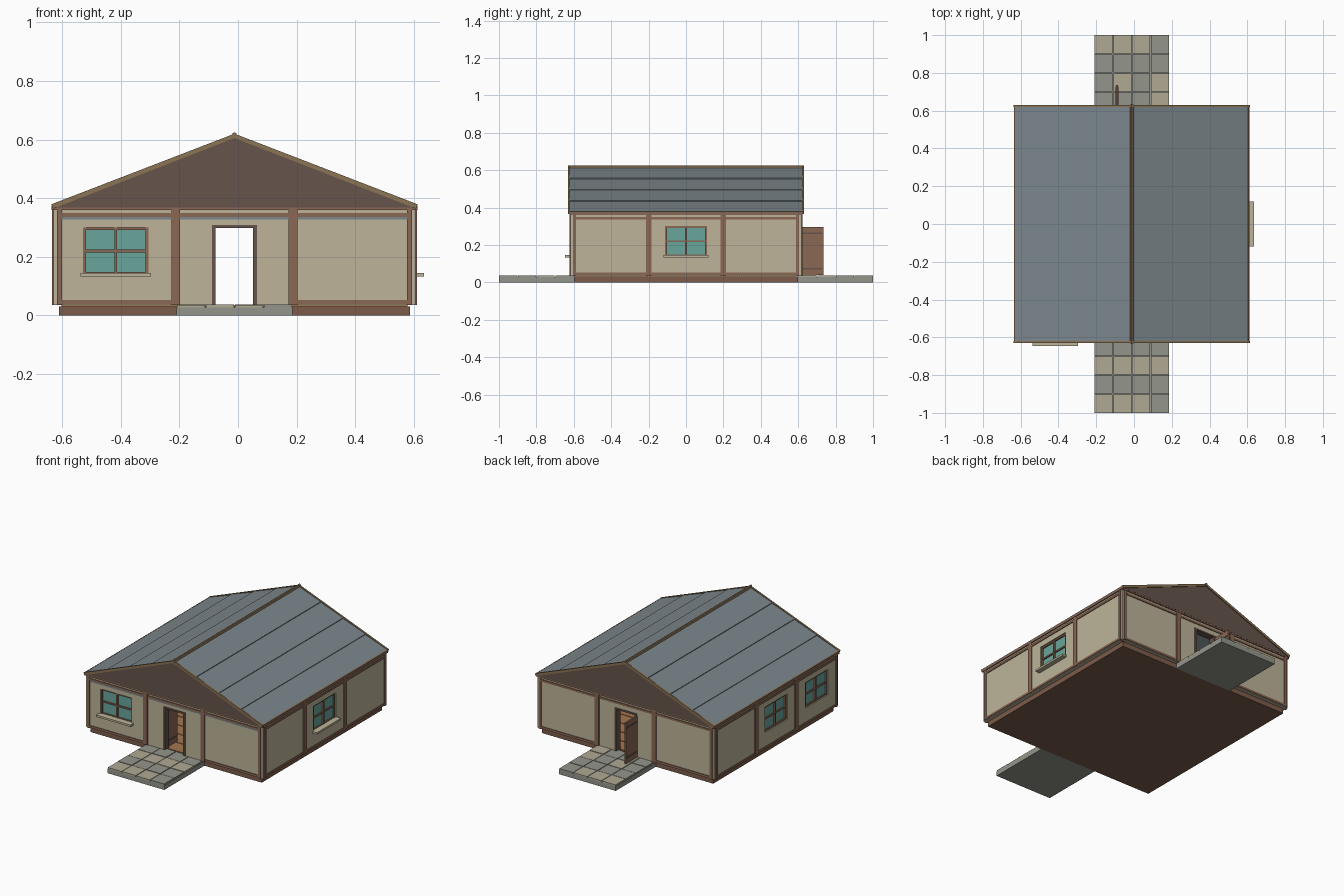
import bpy, bmesh, random
from math import hypot

if "Cube" in bpy.data.objects:
    bpy.data.objects.remove(bpy.data.objects["Cube"])

random.seed(4)
CX = -0.012          # house centre in x
W = 0.617            # half width of the wall square


def mat(name, hexcol):
    m = bpy.data.materials.new(name)
    rgb = [int(hexcol[i:i + 2], 16) / 255 for i in (0, 2, 4)]
    m.diffuse_color = [((c + 0.055) / 1.055) ** 2.4 for c in rgb] + [1]
    m.use_nodes = True
    m.node_tree.nodes["Principled BSDF"].inputs["Base Color"].default_value = m.diffuse_color
    return m


PLASTER = mat("plaster", "BDB499")
TIMBER = mat("timber", "8A6754")
DARK = mat("dark_timber", "66544B")
BASE = mat("base_timber", "7C5C4A")
SLATE = mat("slate", "7B868B")
TRIM = mat("trim", "8A7355")
GLASS = mat("glass", "68A69C")
TAN = mat("tan_stone", "B0A994")
GREY = mat("grey_stone", "94958B")
PLANK = mat("plank", "A5764F")


def mesh_object(name, bm, m):
    bmesh.ops.recalc_face_normals(bm, faces=bm.faces)
    me = bpy.data.meshes.new(name)
    bm.to_mesh(me)
    bm.free()
    me.materials.append(m)
    ob = bpy.data.objects.new(name, me)
    bpy.context.collection.objects.link(ob)
    return ob


def prism(name, pts, y0, y1, m):
    """Extrude an x-z profile (x relative to the house centre) along y."""
    bm = bmesh.new()
    f = bm.faces.new([bm.verts.new((CX + x, y0, z)) for x, z in pts])
    ext = bmesh.ops.extrude_face_region(bm, geom=[f])
    vs = [v for v in ext["geom"] if isinstance(v, bmesh.types.BMVert)]
    bmesh.ops.translate(bm, vec=(0, y1 - y0, 0), verts=vs)
    return mesh_object(name, bm, m)


def box(name, x0, x1, y0, y1, z0, z1, m):
    return prism(name, [(x0, z0), (x1, z0), (x1, z1), (x0, z1)], y0, y1, m)


def wbox(name, side, u0, u1, v0, v1, z0, z1, m):
    """Box in wall space: u along the wall, v outward."""
    turn = {"front": lambda u, v: (u, -v), "right": lambda u, v: (v, u),
            "back": lambda u, v: (-u, v), "left": lambda u, v: (-v, -u)}[side]
    (xa, ya), (xb, yb) = turn(u0, v0), turn(u1, v1)
    return box(f"{side}_{name}", min(xa, xb), max(xa, xb), min(ya, yb), max(ya, yb), z0, z1, m)


Z0, Z1 = 0.035, 0.362
IN = 0.583           # inner wall face


def panel(side, u0, u1, hole=None):
    """Wall panel, with blocks around an opening (ua, ub, za, zb)."""
    if not hole:
        wbox("wall", side, u0, u1, IN, W, Z0, Z1, PLASTER)
        return
    ua, ub, za, zb = hole
    wbox("wall_left", side, u0, ua, IN, W, Z0, Z1, PLASTER)
    wbox("wall_right", side, ub, u1, IN, W, Z0, Z1, PLASTER)
    wbox("wall_top", side, ua, ub, IN, W, zb, Z1, PLASTER)
    if za > Z0:
        wbox("wall_below", side, ua, ub, IN, W, Z0, za, PLASTER)


def window(side, u, outside):
    a, b, za, zb, t = u - 0.111, u + 0.111, 0.14, 0.30, 0.009
    wbox("window_glass", side, a, b, 0.598, 0.602, za, zb, GLASS)
    for uu in (a, u - t / 2, b - t):
        wbox("window_stile", side, uu, uu + t, 0.590, 0.612, za, zb, TIMBER)
    for zz in (za, 0.22 - t / 2, zb - t):
        wbox("window_rail", side, a + t, b - t, 0.592, 0.610, zz, zz + t, TIMBER)
    v = (0.600, 0.647) if outside else (0.553, 0.600)
    wbox("window_sill", side, u - 0.12, u + 0.12, *v, 0.133, 0.145, PLASTER)


def door(side):
    for s in (-1, 1):
        a, b = sorted((s * 0.064, s * 0.077))
        wbox("door_jamb", side, a, b, IN - 0.004, W + 0.004, Z0, 0.308, DARK)
    wbox("door_lintel", side, -0.064, 0.064, IN - 0.004, W + 0.004, 0.298, 0.308, DARK)
    # open leaf: both leaves hang on the same x side and swing toward +y
    y0 = 0.617 if side == "back" else -0.60
    box(side + "_door_leaf", -0.083, -0.073, y0, y0 + 0.118, 0.038, 0.296, TIMBER)
    for z in (0.07, 0.258):
        box(side + "_door_band", -0.086, -0.070, y0 + 0.004, y0 + 0.112, z, z + 0.008, DARK)


# base and plank floor
box("foundation", -0.598, 0.598, -0.6, 0.6, 0, 0.031, BASE)
for i in range(12):
    y = -0.59 + i * 1.18 / 12
    box("floor_plank", -0.59, 0.59, y, y + 0.093, 0.031, 0.036, PLANK)

# four walls, three bays each
windows = {("front", -1): True, ("right", 0): True, ("left", 0): False, ("left", 1): False}
for side in ("front", "right", "back", "left"):
    reach = W if side in ("front", "back") else IN
    for bay, (u0, u1) in zip((-1, 0, 1), ((-reach, -0.2), (-0.2, 0.2), (0.2, reach))):
        if bay == 0 and side in ("front", "back"):
            panel(side, u0, u1, (-0.077, 0.077, Z0, 0.308))
            door(side)
        elif (side, bay) in windows:
            u = bay * 0.405
            panel(side, u0, u1, (u - 0.111, u + 0.111, 0.14, 0.30))
            window(side, u, windows[(side, bay)])
        else:
            panel(side, u0, u1)
        # rails inside each bay
        a, b = (-0.185, 0.185) if bay == 0 else sorted((bay * 0.215, bay * 0.588))
        wbox("top_rail", side, a, b, 0.60, 0.622, 0.336, 0.349, TIMBER)
        if not (bay == 0 and side in ("front", "back")):
            wbox("bottom_rail", side, a, b, 0.60, 0.621, 0.039, 0.052, TIMBER)
        if side == "front":
            wbox("slate_strip", side, a, b, 0.60, 0.620, 0.327, 0.336, SLATE)
    # posts and eave beam
    for u, h in ((-0.597, 0.008), (-0.2, 0.015), (0.2, 0.015), (0.597, 0.008)):
        wbox("post", side, u - h, u + h, 0.585, 0.623, Z0, Z1, TIMBER)
    wbox("eave_beam", side, -0.622, 0.622, 0.585, 0.624, 0.36, 0.374, TIMBER)

# roof: lapped slabs on each slope
EX, EZ, RZ = 0.620, 0.366, 0.607
L = hypot(EX, RZ - EZ)
nx, nz = (RZ - EZ) / L, EX / L


def slope(t, off):
    return EX * (1 - t) + nx * off * (1 - t), EZ + (RZ - EZ) * t + nz * off


for s in (-1, 1):
    for i in range(4):
        t0, t1 = i / 4, (i + 1) / 4
        pts = [slope(t0, 0), slope(t1, 0), slope(t1, 0.007), slope(t0, 0.012)]
        prism("roof_slab", [(s * x, z) for x, z in pts], -0.622, 0.622, SLATE)
    eave = [slope(0, -0.002), slope(0.012, -0.002), slope(0.012, 0.0125), slope(0, 0.0125)]
    prism("eave_trim", [(s * x, z) for x, z in eave], -0.626, 0.626, TRIM)
    for e in (-1, 1):
        y0, y1 = sorted((e * 0.619, e * 0.630))
        barge = [slope(0, -0.002), slope(1, -0.002), slope(1, 0.014), slope(0, 0.014)]
        prism("barge_board", [(s * x, z) for x, z in barge], y0, y1, TRIM)
prism("ridge_cap", [(-0.009, 0.611), (0.009, 0.611), (0.006, 0.622), (0, 0.625), (-0.006, 0.622)],
      -0.632, 0.632, TRIM)
for e in (-1, 1):
    y0, y1 = sorted((e * 0.59, e * 0.625))
    prism("gable", [(-0.615, 0.368), (0.615, 0.368), (0, 0.606)], y0, y1, DARK)

# tiled porches, 4 x 4 stones on a slab
for s in (-1, 1):
    y0, y1 = sorted((s * 0.6, s * 1.0))
    box("porch_slab", -0.198, 0.198, y0, y1, 0, 0.028, GREY)
    for i in range(4):
        for j in range(4):
            x, y = -0.198 + i * 0.099, y0 + j * 0.1
            top = 0.036 + random.uniform(0, 0.002)
            box("porch_stone", x + 0.002, x + 0.097, y + 0.002 * (j > 0), y + 0.1 - 0.002 * (j < 3),
                0.028, top, random.choice((TAN, GREY)))
